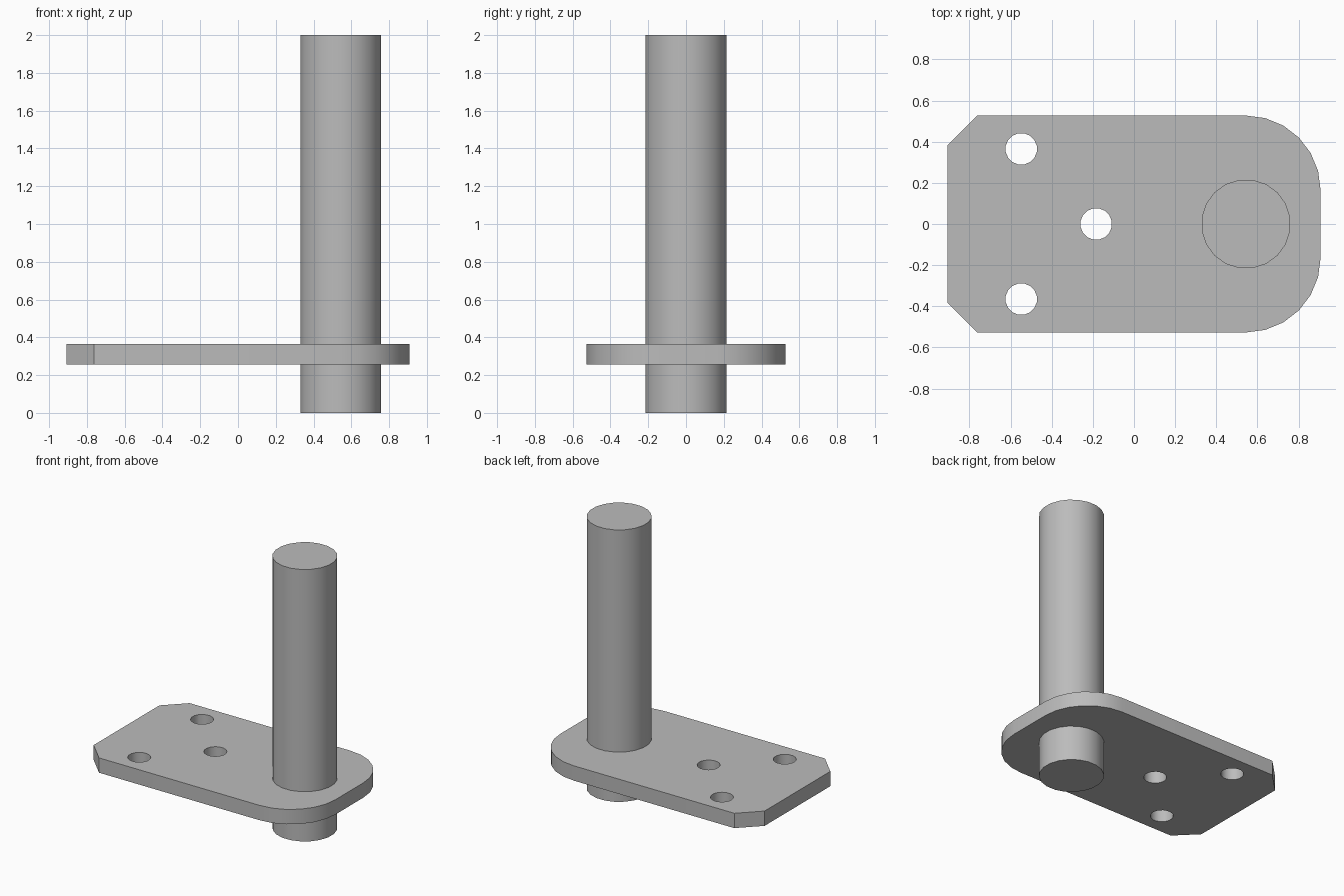
import bpy
import bmesh
from math import cos, sin, radians

if "Cube" in bpy.data.objects:
    bpy.data.objects.remove(bpy.data.objects["Cube"], do_unlink=True)

steel = bpy.data.materials.new("grey steel")
steel.use_nodes = True
GREY = (0.5, 0.5, 0.5, 1)
steel.diffuse_color = GREY
steel.node_tree.nodes["Principled BSDF"].inputs["Base Color"].default_value = GREY


def prism(name, outline, z0, z1):
    """Extrude a flat outline from z0 up to z1."""
    bm = bmesh.new()
    base = bm.faces.new([bm.verts.new((x, y, z0)) for x, y in outline])
    top = bmesh.ops.extrude_face_region(bm, geom=[base], use_keep_orig=True)["geom"]
    bmesh.ops.translate(bm, vec=(0, 0, z1 - z0),
                        verts=[v for v in top if isinstance(v, bmesh.types.BMVert)])
    bmesh.ops.recalc_face_normals(bm, faces=bm.faces)
    mesh = bpy.data.meshes.new(name)
    bm.to_mesh(mesh)
    bm.free()
    mesh.materials.append(steel)
    obj = bpy.data.objects.new(name, mesh)
    bpy.context.collection.objects.link(obj)
    return obj


def arc(cx, cy, r, start, end, steps):
    angles = [radians(start + (end - start) * i / steps) for i in range(steps + 1)]
    return [(cx + r * cos(a), cy + r * sin(a)) for a in angles]


def circle(cx, cy, r, sides):
    half = 180 / sides
    return arc(cx, cy, r, half, 360 + half, sides)[:-1]


def activate(obj):
    bpy.ops.object.select_all(action="DESELECT")
    obj.select_set(True)
    bpy.context.view_layer.objects.active = obj


# Mounting plate: rounded at one end, chamfered at the other
X, Y, R, C = 0.907, 0.527, 0.363, 0.145
outline = (arc(X - R, -Y + R, R, -90, 0, 6) + arc(X - R, Y - R, R, 0, 90, 6)
           + [(-X + C, Y), (-X, Y - C), (-X, -Y + C), (-X + C, -Y)])
plate = prism("mounting_plate", outline, 0.257, 0.366)

# Bolt holes
for i, (x, y) in enumerate([(-0.548, 0.365), (-0.548, -0.365), (-0.184, 0)]):
    cutter = prism(f"hole_cutter_{i}", circle(x, y, 0.077, 16), 0.1, 0.5)
    cutter.hide_render = True
    cut = plate.modifiers.new("bolt hole", "BOOLEAN")
    cut.operation = "DIFFERENCE"
    cut.solver = "EXACT"
    cut.object = cutter
    activate(plate)
    bpy.ops.object.modifier_apply(modifier=cut.name)
    bpy.data.objects.remove(cutter, do_unlink=True)

# Pin through the plate
pin = prism("pin", circle(0.544, 0, 0.217, 20), 0, 2)

for obj in (plate, pin):
    activate(obj)
    bpy.ops.object.shade_smooth_by_angle(angle=radians(30))
